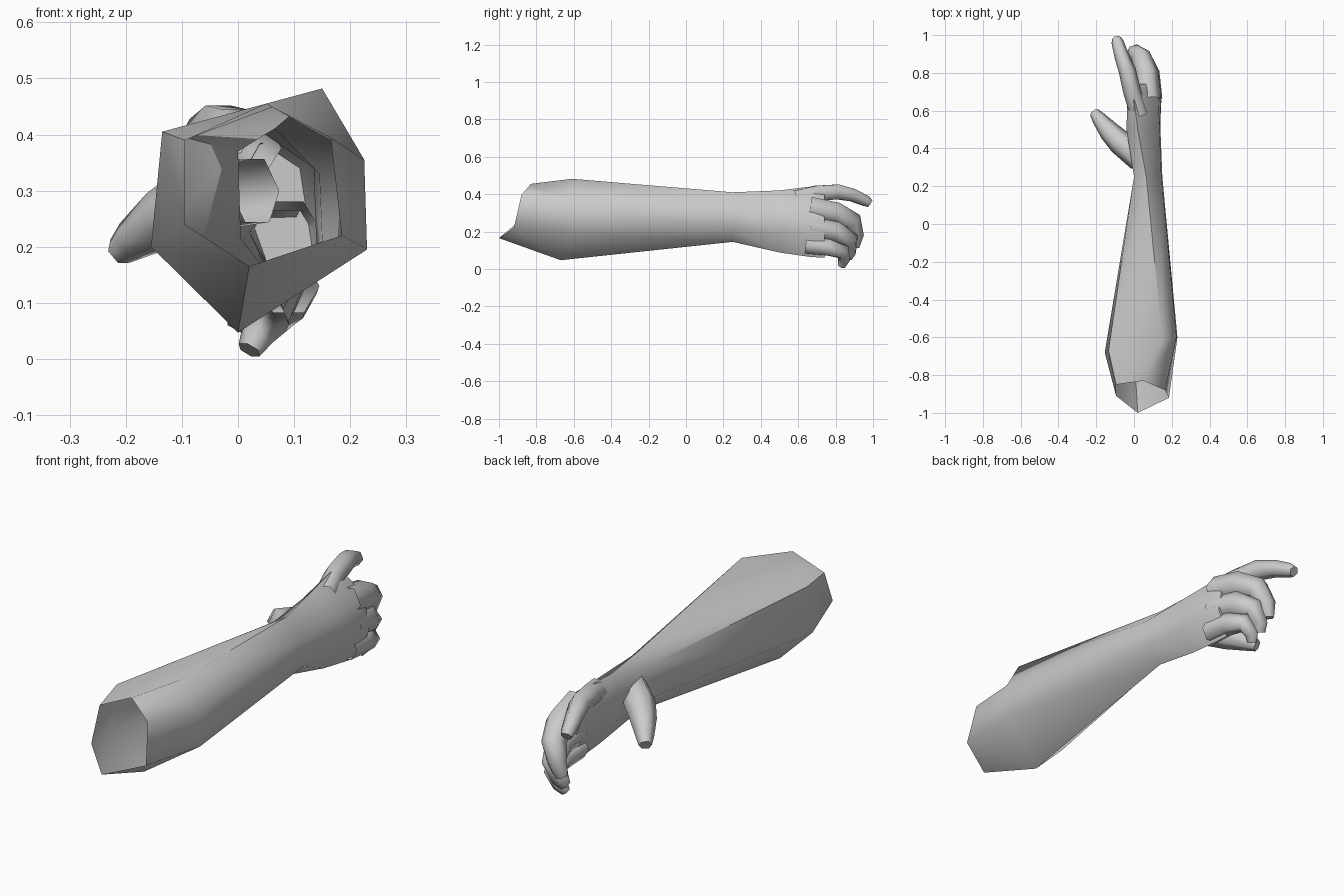
import bpy, bmesh, math
from mathutils import Vector

if "Cube" in bpy.data.objects:
    bpy.data.objects.remove(bpy.data.objects["Cube"])


def loft(name, rings, cap_start=True, cap_end=True):
    """Skin equal-length rings of points into one smooth low-poly object."""
    bm = bmesh.new()
    loops = [[bm.verts.new(p) for p in r] for r in rings]
    n = len(loops[0])
    for a, b in zip(loops, loops[1:]):
        for i in range(n):
            j = (i + 1) % n
            bm.faces.new((a[i], a[j], b[j], b[i]))
    if cap_start:
        bm.faces.new(loops[0])
    if cap_end:
        bm.faces.new(loops[-1])
    bmesh.ops.recalc_face_normals(bm, faces=bm.faces)
    me = bpy.data.meshes.new(name)
    bm.to_mesh(me)
    bm.free()
    ob = bpy.data.objects.new(name, me)
    bpy.context.collection.objects.link(ob)
    bpy.ops.object.select_all(action='DESELECT')
    ob.select_set(True)
    bpy.context.view_layer.objects.active = ob
    bpy.ops.object.shade_smooth_by_angle(angle=math.radians(65))
    return ob


def digit(name, path, sides=6):
    """Tapered tube through (x, y, z, radius) stations."""
    pts = [Vector(p[:3]) for p in path]
    rings = []
    for k, p in enumerate(pts):
        d = pts[min(k + 1, len(pts) - 1)] - pts[max(k - 1, 0)]
        q = d.to_track_quat('Z', 'Y')
        r = path[k][3]
        rings.append([p + q @ Vector((r * math.cos(t), r * math.sin(t), 0))
                      for t in (2 * math.pi * i / sides for i in range(sides))])
    return loft(name, rings, cap_start=False)


def section(y, *xz):
    return [(x, y, z) for x, z in xz]


# forearm, open at the elbow, running through the wrist into the palm
elbow = [(-.095, -.85, .39), (.05, -.83, .455), (.165, -.88, .395),
         (.185, -.92, .22), (.02, -1.0, .165), (-.095, -.91, .24)]
bulge = [(-.135, -.67, .405), (.15, -.61, .482), (.225, -.60, .355),
         (.23, -.60, .195), (0, -.67, .047), (-.155, -.68, .20)]
loft("forearm_and_palm", [
    elbow, bulge,
    section(.25, (0, .37), (.065, .41), (.145, .33), (.15, .21), (.06, .145), (.005, .215)),
    section(.50, (-.04, .36), (.02, .42), (.135, .34), (.14, .19), (.08, .088), (.02, .19)),
    section(.66, (-.035, .36), (.00, .44), (.13, .345), (.143, .18), (.09, .065), (.035, .19)),
    section(.74, (-.02, .37), (.02, .40), (.11, .34), (.135, .18), (.09, .06), (.045, .19)),
], cap_start=False)

# digits: index stretched out, the other three curling downward
digits = {
    "thumb": [(.03, .34, .30, .065), (-.07, .43, .285, .067), (-.13, .49, .25, .056),
              (-.187, .56, .212, .038), (-.21, .59, .192, .027)],
    "index_finger": [(.03, .58, .375, .05), (-.01, .70, .405, .047), (-.035, .81, .412, .046),
                     (-.065, .89, .395, .039), (-.088, .965, .362, .032),
                     (-.092, .983, .350, .024)],
    "middle_finger": [(.075, .66, .325, .07), (.065, .80, .30, .065), (.035, .89, .255, .053),
                      (.005, .91, .18, .042), (-.01, .90, .12, .03)],
    "ring_finger": [(.085, .66, .225, .065), (.075, .80, .20, .06), (.045, .88, .155, .048),
                    (.015, .875, .09, .038), (.005, .86, .06, .028)],
    "little_finger": [(.09, .64, .13, .055), (.09, .76, .115, .05), (.07, .84, .09, .042),
                      (.035, .845, .045, .033), (.02, .83, .016, .022)],
}
for name, path in digits.items():
    digit(name, path)
